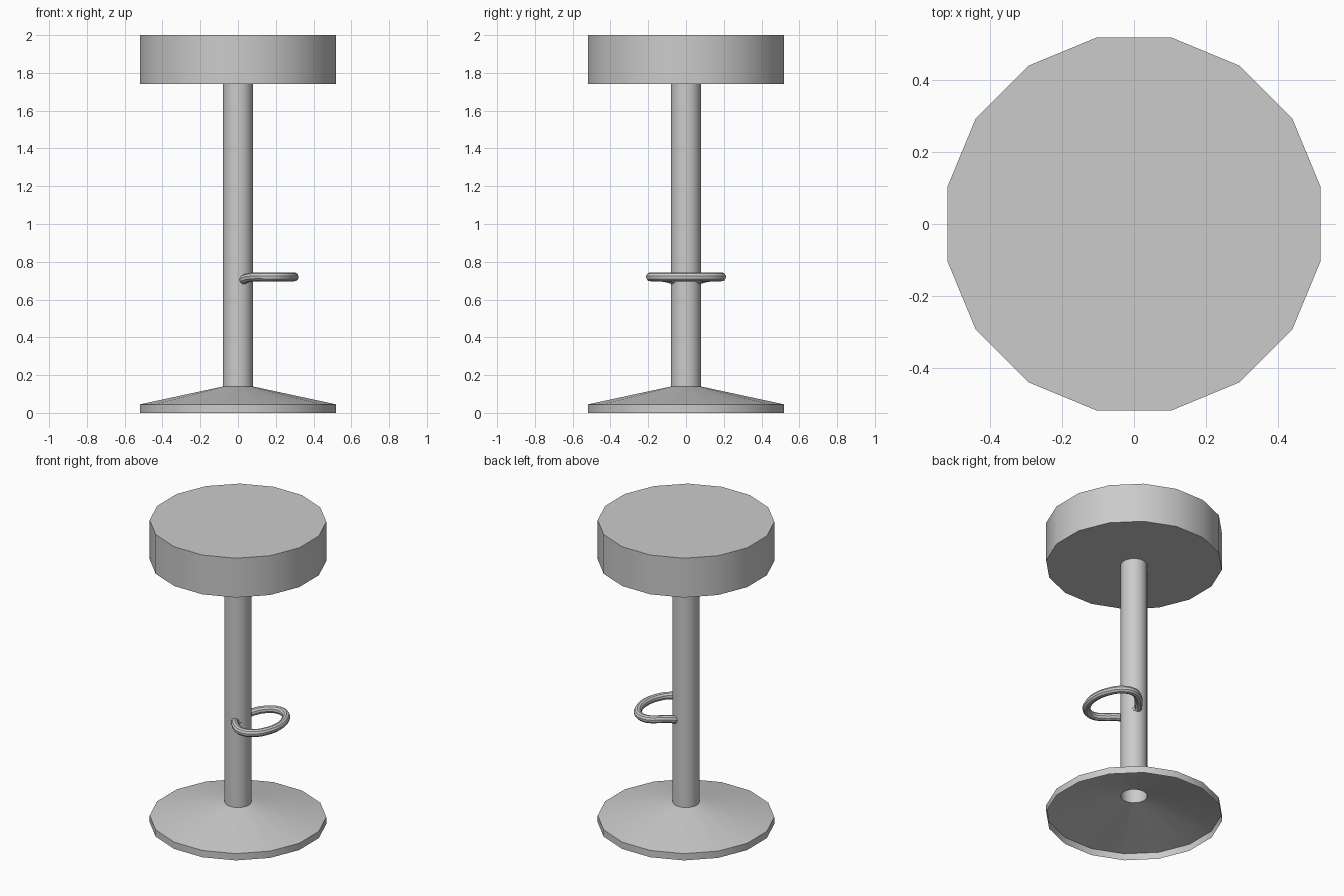
import bpy, bmesh, math

SIDES = 16
SEAT_R, POLE_R = 0.53, 0.08

if "Cube" in bpy.data.objects:
    bpy.data.objects.remove(bpy.data.objects["Cube"], do_unlink=True)

grey = bpy.data.materials.new("plain grey")
grey.use_nodes = True
colour = (0.6, 0.6, 0.6, 1)
grey.diffuse_color = colour
grey.node_tree.nodes["Principled BSDF"].inputs["Base Color"].default_value = colour


def smooth(obj):
    bpy.ops.object.select_all(action="DESELECT")
    obj.select_set(True)
    bpy.context.view_layer.objects.active = obj
    bpy.ops.object.shade_smooth_by_angle(angle=math.radians(30))


def lathe(name, profile, capped):
    """Sweep a (radius, height) profile, listed bottom to top, around z."""
    bm = bmesh.new()
    rings = []
    for r, z in profile:
        angles = [(i + 0.5) * math.tau / SIDES for i in range(SIDES)]
        rings.append([bm.verts.new((r * math.cos(a), r * math.sin(a), z)) for a in angles])
    for low, high in zip(rings, rings[1:]):
        for i in range(SIDES):
            j = (i + 1) % SIDES
            bm.faces.new((low[i], low[j], high[j], high[i]))
    if capped:
        bm.faces.new(rings[0][::-1])
        bm.faces.new(rings[-1])
    mesh = bpy.data.meshes.new(name)
    bm.to_mesh(mesh)
    bm.free()
    mesh.materials.append(grey)
    obj = bpy.data.objects.new(name, mesh)
    bpy.context.collection.objects.link(obj)
    smooth(obj)


# Round seat, and a hollow flared base with the open pole rising from it
lathe("seat", [(SEAT_R, 1.74), (SEAT_R, 2.0)], True)
lathe("base", [(SEAT_R, 0), (SEAT_R, 0.045), (POLE_R, 0.14)], False)
lathe("pole", [(POLE_R, 0.14), (POLE_R, 1.74)], False)

# Footrest: half the loop, mirrored across y, swept as a tube
half = [(0.04, 0.04, 0.703), (0.03, 0.07, 0.705), (0.05, 0.10, 0.714),
        (0.095, 0.152, 0.72), (0.16, 0.188, 0.72), (0.23, 0.165, 0.72),
        (0.28, 0.09, 0.72)]
path = half + [(0.297, 0, 0.72)] + [(x, -y, z) for x, y, z in reversed(half)]
curve = bpy.data.curves.new("footrest", "CURVE")
curve.dimensions = "3D"
curve.bevel_depth = 0.024
curve.bevel_resolution = 3
curve.resolution_u = 4
curve.use_fill_caps = True
spline = curve.splines.new("BEZIER")
spline.bezier_points.add(len(path) - 1)
for point, co in zip(spline.bezier_points, path):
    point.co = co
    point.handle_left_type = point.handle_right_type = "AUTO"
curve.materials.append(grey)
footrest = bpy.data.objects.new("footrest", curve)
bpy.context.collection.objects.link(footrest)
bpy.ops.object.select_all(action="DESELECT")
footrest.select_set(True)
bpy.context.view_layer.objects.active = footrest
bpy.ops.object.convert(target="MESH")
smooth(bpy.context.view_layer.objects.active)
